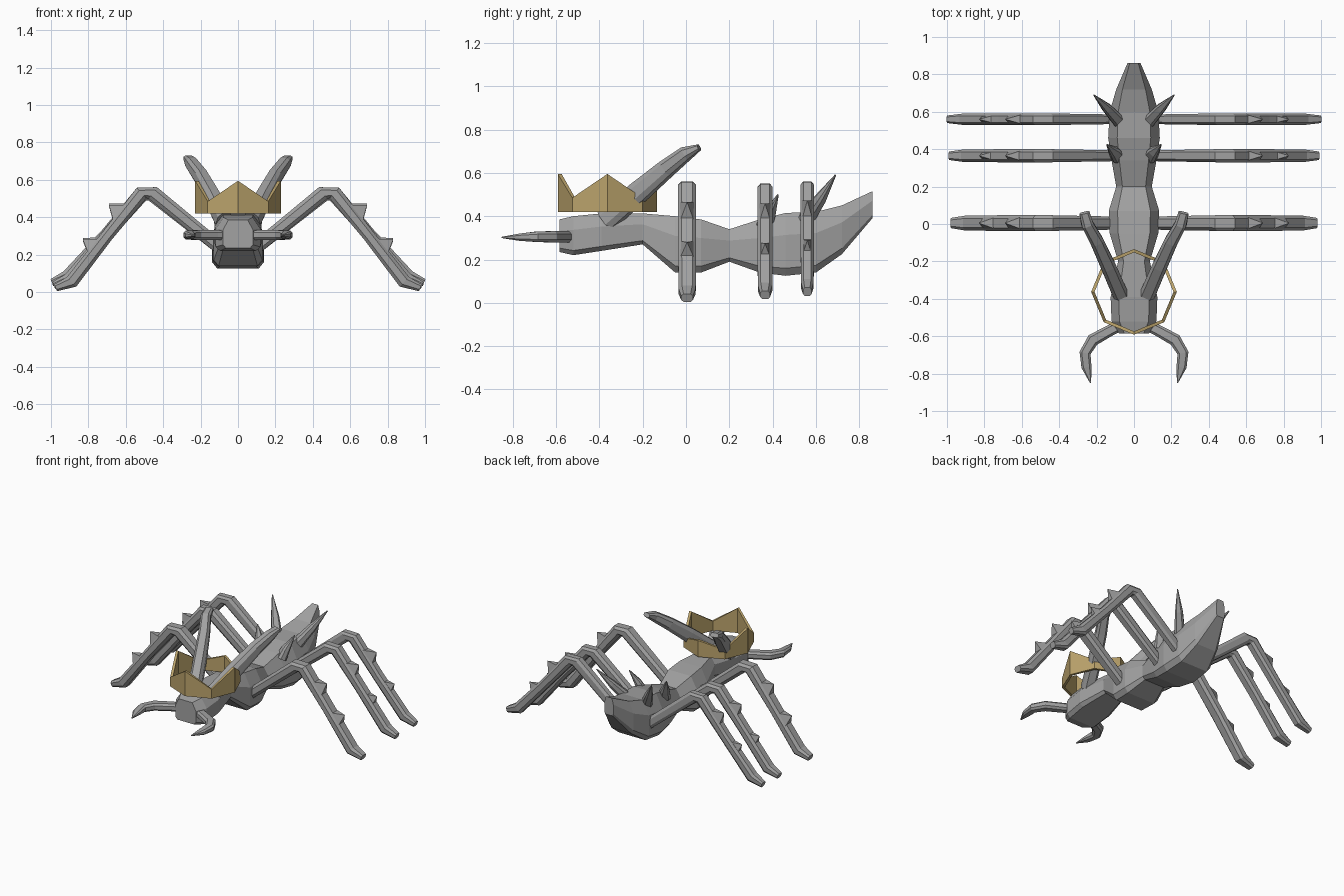
import bpy, bmesh, math
from mathutils import Vector

if "Cube" in bpy.data.objects:
    bpy.data.objects.remove(bpy.data.objects["Cube"])


def material(name, rgb):
    m = bpy.data.materials.new(name)
    m.diffuse_color = (*rgb, 1)
    m.use_nodes = True
    m.node_tree.nodes["Principled BSDF"].inputs["Base Color"].default_value = m.diffuse_color
    return m


GREY = material("shell grey", (0.36, 0.36, 0.36))
GOLD = material("crown gold", (0.50, 0.37, 0.15))


def finish(bm, name, mat, mirror=False):
    bmesh.ops.recalc_face_normals(bm, faces=bm.faces)
    me = bpy.data.meshes.new(name)
    bm.to_mesh(me)
    bm.free()
    ob = bpy.data.objects.new(name, me)
    bpy.context.collection.objects.link(ob)
    me.materials.append(mat)
    if mirror:
        mod = ob.modifiers.new("mirror", "MIRROR")  # mirrors across x by default
        mod.use_mirror_merge = False
    return ob


def loft(bm, rings):
    """Skin a list of equal-sized point rings and cap both ends."""
    loops = [[bm.verts.new(p) for p in r] for r in rings]
    n = len(loops[0])
    for a, b in zip(loops, loops[1:]):
        for i in range(n):
            j = (i + 1) % n
            bm.faces.new((a[i], a[j], b[j], b[i]))
    bm.faces.new(loops[0])
    bm.faces.new(loops[-1])


# chamfered rectangle, half-extents 1
SECTION = [(-0.6, -1), (0.6, -1), (1, -0.5), (1, 0.5), (0.6, 1), (-0.6, 1), (-1, 0.5), (-1, -0.5)]


def sweep(bm, path, up):
    """path: (point, half width, half height); width runs across both path and up."""
    pts = [Vector(p) for p, _, _ in path]
    rings = []
    for i, (_, w, h) in enumerate(path):
        t = (pts[min(i + 1, len(pts) - 1)] - pts[max(i - 1, 0)]).normalized()
        side = t.cross(Vector(up)).normalized()
        nrm = side.cross(t)
        rings.append([pts[i] + side * (u * w) + nrm * (v * h) for u, v in SECTION])
    loft(bm, rings)


# body: y, half width, bottom z, top z
BODY = [(-0.585, 0.08, 0.235, 0.385), (-0.52, 0.12, 0.22, 0.40), (-0.39, 0.125, 0.24, 0.413),
        (-0.20, 0.085, 0.27, 0.413), (-0.05, 0.13, 0.14, 0.40), (0.07, 0.135, 0.14, 0.385),
        (0.20, 0.095, 0.19, 0.34), (0.34, 0.12, 0.14, 0.385), (0.46, 0.138, 0.125, 0.415),
        (0.60, 0.13, 0.14, 0.42), (0.72, 0.095, 0.225, 0.45), (0.86, 0.035, 0.39, 0.515)]
rings = []
for y, w, lo, hi in BODY:
    d = hi - lo
    half = [(0.8 * w, lo), (w, lo + 0.12 * d), (w, lo + 0.65 * d), (0.65 * w, hi)]
    rings.append([(x, y, z) for x, z in half] + [(-x, y, z) for x, z in reversed(half)])
bm = bmesh.new()
loft(bm, rings)
finish(bm, "body", GREY)

# legs with barbs on the outer edge of the shin
for name, y, wide, reach, foot, knee in (("front_leg", 0.005, 0.042, 0.98, 0.0, 0.0),
                                         ("middle_leg", 0.365, 0.035, 0.99, 0.013, -0.01),
                                         ("rear_leg", 0.56, 0.031, 1.0, 0.028, 0.0)):
    bm = bmesh.new()
    sweep(bm, [((0.05, y, 0.20), wide * 0.8, 0.034),
               ((0.455, y, 0.53 + knee), wide, 0.038),
               ((0.515, y, 0.53 + knee), wide, 0.038),
               ((0.70, y, 0.30 + foot / 2), wide, 0.032),
               ((reach - 0.09, y, 0.055 + foot), wide * 0.95, 0.036),
               ((reach - 0.005, y, 0.023 + foot), wide * 0.65, 0.02)], (0, 0, 1))
    for (x0, z0), (x1, z1), tip in (((0.60, 0.465), (0.665, 0.375), (0.69, 0.465)),
                                    ((0.735, 0.285), (0.80, 0.205), (0.83, 0.28))):
        s = knee + foot * 0.3
        base = [bm.verts.new((x, y + k * wide * 0.8, z + s))
                for x, z, k in ((x0, z0, -1), (x0, z0, 1), (x1, z1, 1), (x1, z1, -1))]
        apex = bm.verts.new((tip[0], y, tip[1] + s))
        bm.faces.new(base)
        for i in range(4):
            bm.faces.new((base[i], base[(i + 1) % 4], apex))
    finish(bm, name, GREY, True)

# swept-back horns
bm = bmesh.new()
sweep(bm, [((0.075, -0.37, 0.38), 0.042, 0.05), ((0.14, -0.22, 0.51), 0.04, 0.048),
           ((0.20, -0.09, 0.62), 0.036, 0.04), ((0.25, 0.0, 0.69), 0.032, 0.032),
           ((0.265, 0.06, 0.718), 0.027, 0.014)], (0, 0, 1))
finish(bm, "horn", GREY, True)

# curved mandibles
bm = bmesh.new()
sweep(bm, [((0.06, -0.535, 0.305), 0.03, 0.024), ((0.12, -0.565, 0.305), 0.03, 0.026),
           ((0.22, -0.62, 0.305), 0.034, 0.026), ((0.262, -0.69, 0.305), 0.03, 0.024),
           ((0.254, -0.765, 0.303), 0.027, 0.017), ((0.232, -0.85, 0.302), 0.003, 0.003)], (0, 0, 1))
finish(bm, "mandible", GREY, True)

# spines on the abdomen
bm = bmesh.new()
sweep(bm, [((0.08, 0.55, 0.38), 0.034, 0.034), ((0.145, 0.62, 0.48), 0.025, 0.024),
           ((0.215, 0.69, 0.59), 0.003, 0.003)], (0, 0, 1))
sweep(bm, [((0.085, 0.36, 0.35), 0.038, 0.03), ((0.105, 0.385, 0.41), 0.03, 0.024),
           ((0.145, 0.425, 0.50), 0.003, 0.003)], (0, 0, 1))
finish(bm, "back_spine", GREY, True)

# open eight-sided crown with alternating peaks
bm = bmesh.new()
cols = []
for i in range(8):
    a = math.radians(45 * i - 90)
    top = 0.485 if i % 2 else (0.535 if i == 4 else 0.595)
    cols.append([bm.verts.new((r * math.cos(a), -0.363 + r * math.sin(a), z))
                 for r, z in ((0.229, 0.42), (0.229, top), (0.211, top), (0.211, 0.42))])
for i in range(8):
    p, q = cols[i], cols[(i + 1) % 8]
    for k in range(4):
        m = (k + 1) % 4
        bm.faces.new((p[k], p[m], q[m], q[k]))
finish(bm, "crown", GOLD)
